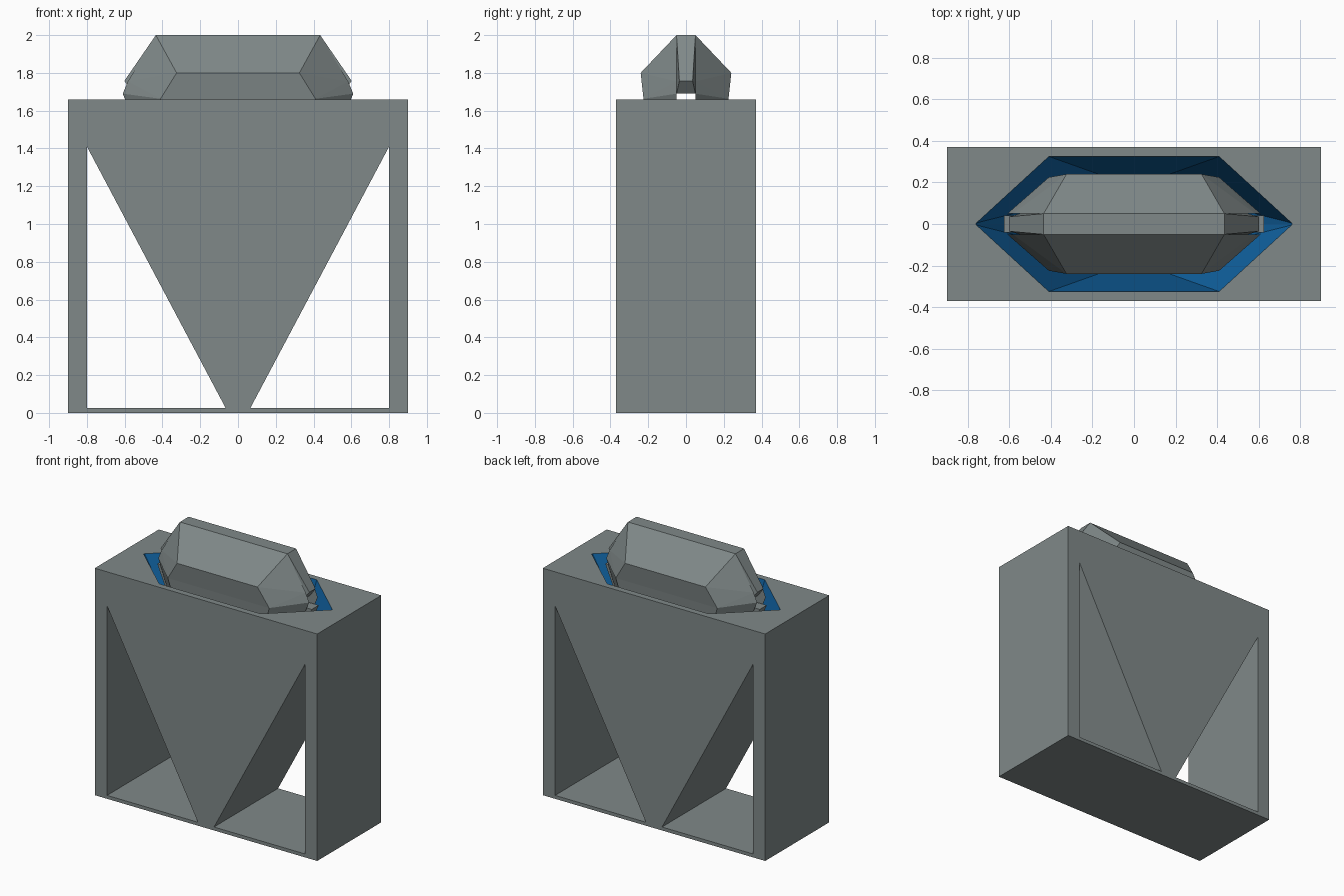
import bpy, bmesh, math

if "Cube" in bpy.data.objects:
    bpy.data.objects.remove(bpy.data.objects["Cube"])


def material(name, rgb):
    m = bpy.data.materials.new(name)
    m.diffuse_color = (*rgb, 1)
    m.use_nodes = True
    m.node_tree.nodes["Principled BSDF"].inputs["Base Color"].default_value = m.diffuse_color
    return m


GREY = material("slate grey", (0.215, 0.25, 0.25))
BLUE = material("deep blue", (0.006, 0.138, 0.40))


def hull(name, points, index=0):
    """Flat-faced convex solid around the given points."""
    bm = bmesh.new()
    for p in points:
        bm.verts.new(p)
    res = bmesh.ops.convex_hull(bm, input=bm.verts)
    loose = [v for v in bm.verts if not v.link_faces]
    bmesh.ops.delete(bm, geom=loose, context='VERTS')
    bmesh.ops.dissolve_limit(bm, angle_limit=math.radians(1),
                             verts=bm.verts, edges=bm.edges)
    bmesh.ops.recalc_face_normals(bm, faces=bm.faces)
    for f in bm.faces:
        f.material_index = index
    me = bpy.data.meshes.new(name)
    bm.to_mesh(me)
    bm.free()
    me.materials.append(GREY)
    me.materials.append(BLUE)
    ob = bpy.data.objects.new(name, me)
    bpy.context.collection.objects.link(ob)
    return ob


def both_x(points):
    """Repeat points on both sides of x = 0."""
    return [(s * x, y, z) for x, y, z in points for s in (1, -1)]


def both_xy(points):
    return [(x, s * y, z) for x, y, z in both_x(points) for s in (1, -1)]


def hexagon(tip, half, depth, z):
    return both_xy([(half, depth, z)]) + [(tip, 0, z), (-tip, 0, z)]


# Block with two triangular windows and a tapering hexagonal recess
block = hull("block", both_xy([(0.9, 0.37, 0), (0.9, 0.37, 1.66)]))
cutters = []
for side in (1, -1):
    tri = [(0.8, 1.41), (0.8, 0.025), (0.065, 0.025)]
    cutters.append(hull("window_cutter",
                        [(side * x, y, z) for x, z in tri for y in (-0.6, 0.6)]))
top, low = 1.66, 0.1
g = (1.70 - low) / (top - low)      # carry the taper slightly above the block
lerp = lambda a, b: a + (b - a) * g
cutters.append(hull("recess_cutter",
                    hexagon(0.05, 0.03, 0.19, low)
                    + hexagon(lerp(0.05, 0.76), lerp(0.03, 0.41),
                              lerp(0.19, 0.325), 1.70), 1))
for c in cutters:
    c.hide_render = True
    mod = block.modifiers.new("cut", 'BOOLEAN')
    mod.operation = 'DIFFERENCE'
    mod.solver = 'EXACT'
    mod.object = c
bpy.context.view_layer.update()
deps = bpy.context.evaluated_depsgraph_get()
cut_mesh = bpy.data.meshes.new_from_object(block.evaluated_get(deps))
block.modifiers.clear()
block.data = cut_mesh
for c in cutters:
    bpy.data.objects.remove(c)

# Crystal ridge with overhanging end facets
hull("crystal_ridge", both_xy([(0.435, 0.05, 2.0), (0.602, 0.035, 1.757),
                               (0.55, 0.05, 1.69)]))

# Crystal flanks above the block, and their tapering roots in the recess
for side, word in ((1, "back"), (-1, "front")):
    hull("crystal_flank_" + word,
         both_x([(0.435, side * 0.05, 2.0), (0.325, side * 0.24, 1.8),
                 (0.41, side * 0.225, 1.663), (0.61, side * 0.05, 1.69),
                 (0.583, side * 0.05, 1.755)]))
    hull("crystal_root_" + word,
         both_x([(0.41, side * 0.225, 1.663), (0.61, side * 0.05, 1.69),
                 (0.05, side * 0.05, 0.3), (0.03, side * 0.14, 0.3)]))

# Core standing in the slot between the two roots
hull("crystal_core", both_xy([(0.625, 0.04, 1.64), (0.06, 0.04, 0.3)]))
